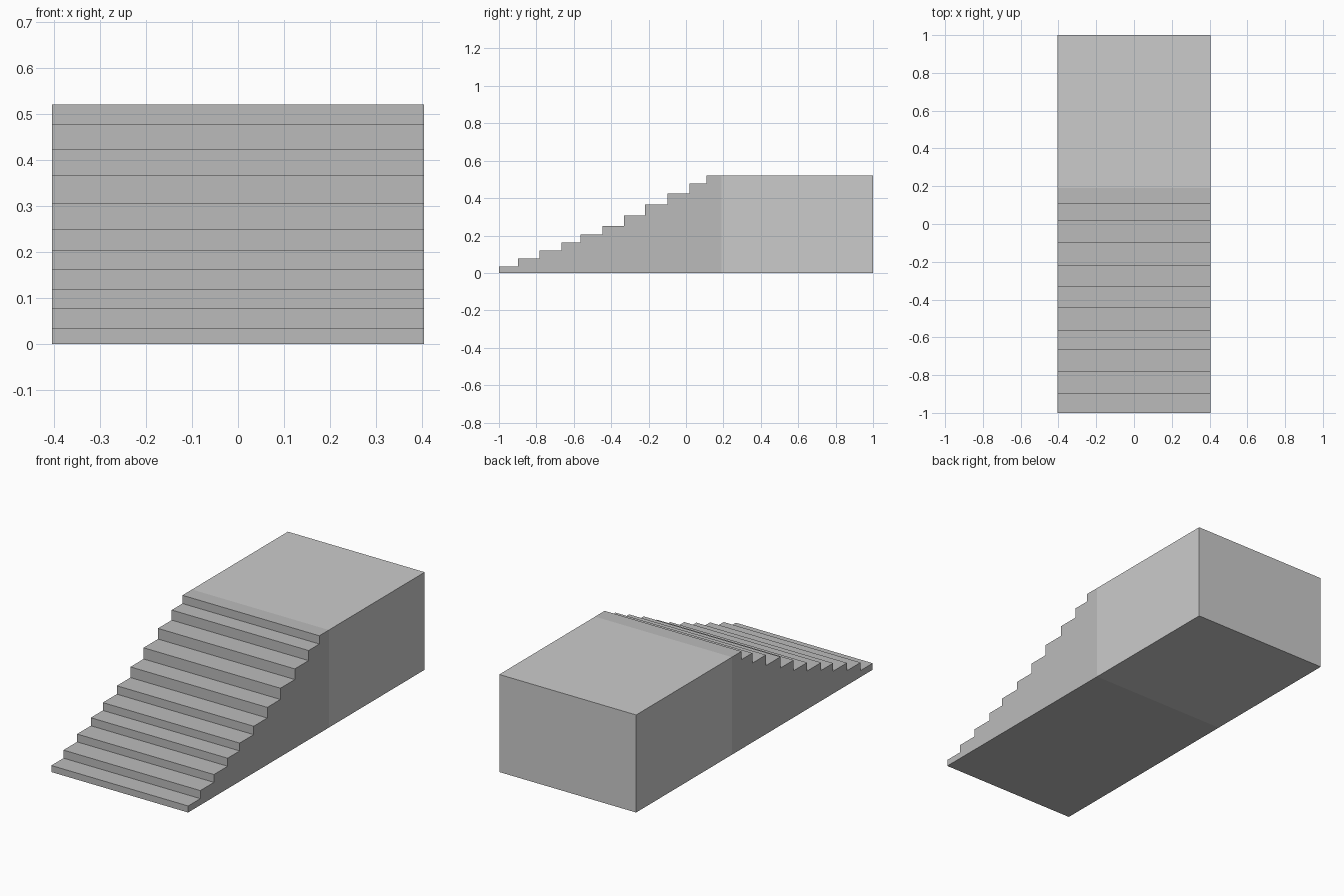
import bpy, bmesh

if "Cube" in bpy.data.objects:
    bpy.data.objects.remove(bpy.data.objects["Cube"])

HALF_WIDTH = 0.405
SPLIT_Y = 0.19

# Each step: where its riser stands (y) and the height of its tread (z)
STEPS = [(-1.0, 0.035), (-0.897, 0.078), (-0.782, 0.12), (-0.666, 0.163),
         (-0.564, 0.205), (-0.446, 0.25), (-0.331, 0.307), (-0.22, 0.367),
         (-0.098, 0.424), (0.018, 0.478), (0.109, 0.522)]
TOP_Z = STEPS[-1][1]


def extrude_profile(name, profile, grey):
    """Extrude a (y, z) side profile across the full width."""
    bm = bmesh.new()
    side = bm.faces.new([bm.verts.new((-HALF_WIDTH, y, z)) for y, z in profile])
    ext = bmesh.ops.extrude_face_region(bm, geom=[side], use_keep_orig=True)
    moved = [v for v in ext["geom"] if isinstance(v, bmesh.types.BMVert)]
    bmesh.ops.translate(bm, verts=moved, vec=(2 * HALF_WIDTH, 0, 0))
    bmesh.ops.recalc_face_normals(bm, faces=bm.faces)
    mesh = bpy.data.meshes.new(name)
    bm.to_mesh(mesh)
    bm.free()
    obj = bpy.data.objects.new(name, mesh)
    bpy.context.collection.objects.link(obj)
    mat = bpy.data.materials.new(name + "_grey")
    mat.diffuse_color = (grey, grey, grey, 1)
    mat.use_nodes = True
    mat.node_tree.nodes["Principled BSDF"].inputs["Base Color"].default_value = mat.diffuse_color
    mesh.materials.append(mat)
    return obj


# Stair flight: sawtooth side profile
profile = [(STEPS[0][0], 0.0)]
z_before = 0.0
for y, z in STEPS:
    if z_before:
        profile.append((y, z_before))
    profile.append((y, z))
    z_before = z
profile += [(SPLIT_Y, TOP_Z), (SPLIT_Y, 0.0)]
extrude_profile("stair_flight", profile, 0.50)

# Landing block behind the stairs
extrude_profile("landing", [(SPLIT_Y, 0), (SPLIT_Y, TOP_Z), (1, TOP_Z), (1, 0)], 0.60)
